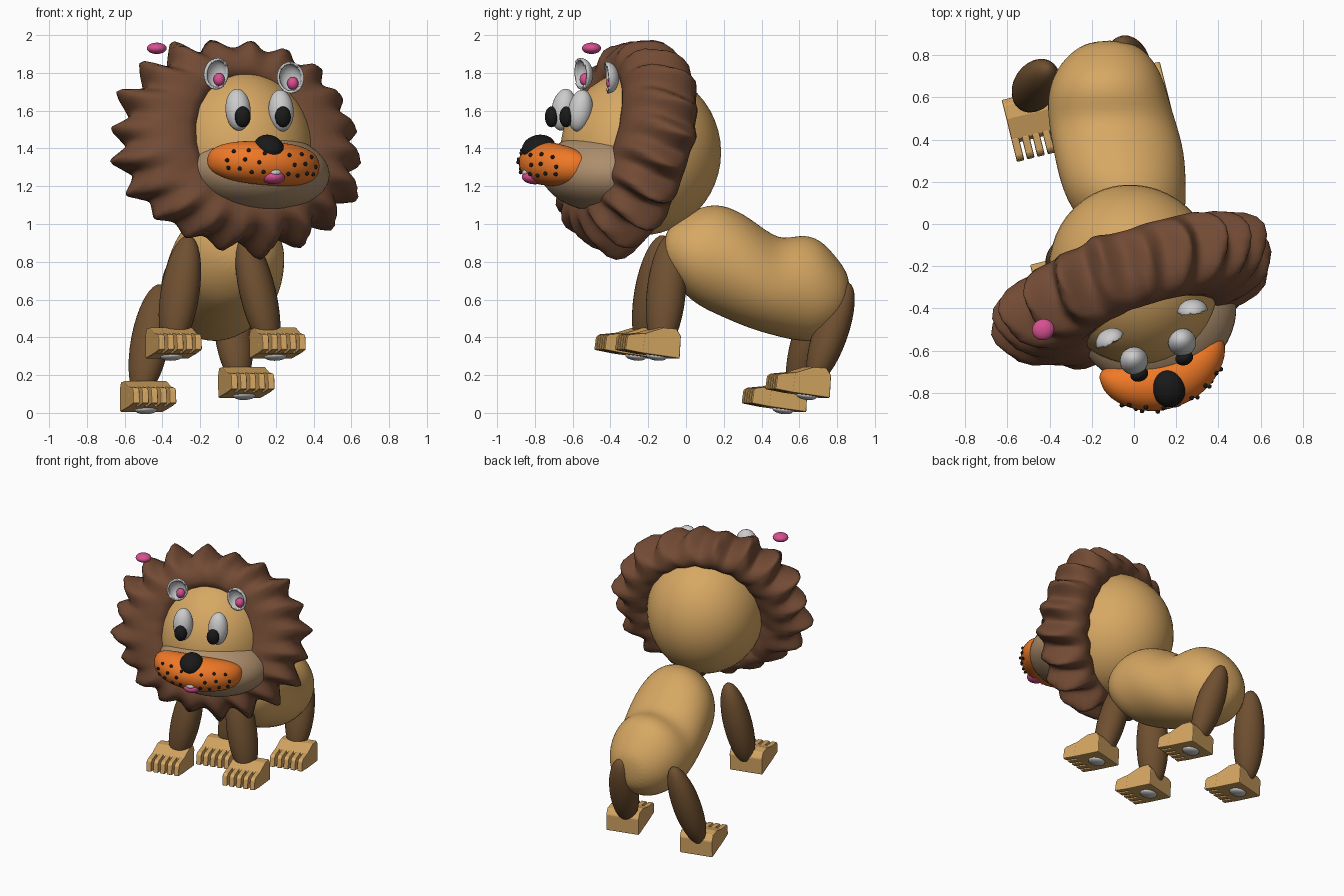
import bpy, bmesh, math, random
from mathutils import Matrix, Vector, Euler

if "Cube" in bpy.data.objects:
    bpy.data.objects.remove(bpy.data.objects["Cube"])

random.seed(4)
TAU = 2 * math.pi
YAW = 20  # the head is turned to the side


def mat(name, rgb):
    m = bpy.data.materials.new(name)
    m.diffuse_color = (*rgb, 1)
    m.use_nodes = True
    m.node_tree.nodes["Principled BSDF"].inputs["Base Color"].default_value = m.diffuse_color
    return m


TAN = mat("tan", (0.68, 0.39, 0.125))
MANE = mat("mane_brown", (0.17, 0.07, 0.035))
LEG = mat("leg_brown", (0.16, 0.08, 0.03))
ORANGE = mat("orange", (0.87, 0.19, 0.02))
CREAM = mat("cream", (0.42, 0.27, 0.15))
PINK = mat("pink", (0.68, 0.08, 0.28))
BLACK = mat("black", (0.01, 0.01, 0.01))


def add(name, bm, material=None, matrix=Matrix(), smooth=True):
    bmesh.ops.recalc_face_normals(bm, faces=bm.faces)
    for f in bm.faces:
        f.smooth = smooth
    me = bpy.data.meshes.new(name)
    bm.to_mesh(me)
    bm.free()
    ob = bpy.data.objects.new(name, me)
    bpy.context.collection.objects.link(ob)
    ob.matrix_world = matrix
    if material:
        me.materials.append(material)
    return ob


def frame(loc, rot=(0, 0, 0)):
    """Pitch, roll and yaw in degrees at a place."""
    return Matrix.Translation(loc) @ Euler([math.radians(a) for a in rot]).to_matrix().to_4x4()


def blunt(x, p):
    """Radius of a unit ball along x; p > 2 makes its ends blunter."""
    return max(0.0, 1 - abs(x) ** p) ** (1 / p)


def ball(name, loc, size, material=None, rot=(0, 0, YAW), bend=0, seg=32, cut=None, matrix=None, p=2):
    bm = bmesh.new()
    bmesh.ops.create_uvsphere(bm, u_segments=seg, v_segments=seg // 2, radius=1)
    if cut is not None:  # open the front
        bmesh.ops.delete(bm, geom=[v for v in bm.verts if v.co.y < cut], context='VERTS')
    for v in bm.verts:
        x, y, z = v.co
        k = blunt(x, p) / max(blunt(x, 2), 1e-4) if p > 2 and abs(x) < 0.999 else 1
        v.co = Vector((x * size[0], y * k * size[1], z * k * size[2]))
        v.co.y += bend * v.co.x ** 2
    return add(name, bm, material, matrix or frame(loc, rot))


def loft(rings, closed):
    bm = bmesh.new()
    vs = [[bm.verts.new(p) for p in r] for r in rings]
    n, k = len(rings), len(rings[0])
    for i in range(n if closed else n - 1):
        a, b = vs[i], vs[(i + 1) % n]
        for j in range(k):
            bm.faces.new((a[j], a[(j + 1) % k], b[(j + 1) % k], b[j]))
    if not closed:
        bm.faces.new(vs[0])
        bm.faces.new(vs[-1])
    return bm


def subsurf(ob, levels):
    m = ob.modifiers.new("subsurf", 'SUBSURF')
    m.levels = m.render_levels = levels


# body: y, centre x, half width, underside z, back z
sections = [(-0.12, 0.03, 0.09, 0.79, 0.95), (-0.05, 0.01, 0.19, 0.67, 1.02),
            (0.05, -0.02, 0.27, 0.57, 1.085), (0.18, -0.05, 0.30, 0.51, 1.12),
            (0.34, -0.07, 0.315, 0.44, 1.04), (0.49, -0.105, 0.305, 0.40, 0.91),
            (0.60, -0.125, 0.29, 0.375, 0.95), (0.71, -0.125, 0.26, 0.375, 0.93),
            (0.81, -0.12, 0.19, 0.44, 0.81), (0.87, -0.115, 0.09, 0.53, 0.72)]
rings = [[(xc + hw * math.cos(TAU * j / 20), y,
           (lo + hi) / 2 + (hi - lo) / 2 * math.sin(TAU * j / 20)) for j in range(20)]
         for y, xc, hw, lo, hi in sections]
subsurf(add("body", loft(rings, False), TAN), 2)

# head and jaw
ball("head", (0, -0.24, 1.38), (0.40, 0.43, 0.44), TAN, seg=48)
ball("jaw", (0.105, -0.42, 1.275), (0.385, 0.345, 0.215), CREAM, rot=(0, 3, YAW), seg=48)

# mane: half width, half height, forward offset, spike length
profile = [(0.24, 0.29, 0.17, 0.0), (0.34, 0.38, 0.20, 0.01), (0.49, 0.46, 0.19, 0.05),
           (0.59, 0.51, 0.12, 0.12), (0.63, 0.53, 0.0, 0.16), (0.62, 0.52, -0.10, 0.14),
           (0.55, 0.48, -0.185, 0.07), (0.34, 0.36, -0.17, 0.0)]
SPIKES, N = 20, 200
length = [random.uniform(0.55, 1.15) for _ in range(SPIKES)]
side = [random.uniform(-0.3, 0.3) for _ in range(SPIKES)]
rings = []
for i in range(N):
    ring = []
    for k, (rx, rz, fwd, amp) in enumerate(profile):
        p = SPIKES * i / N + 0.15 * math.sin(1.7 * k)
        s = int(p // 1) % SPIKES
        tip = (1 - abs(2 * (p % 1) - 1)) ** 1.4
        t = TAU * i / N
        spike = amp * (length[s] * tip - 0.12) * (0.75 + 0.25 * abs(math.cos(t)))
        ring.append(((rx + spike) * math.cos(t), -fwd - side[s] * tip * amp,
                     (rz + spike) * math.sin(t)))
    rings.append(ring)
subsurf(add("mane", loft(rings, True), MANE, Matrix.Translation((0, -0.31, 1.42))
            @ Euler((0, 0, math.radians(YAW))).to_matrix().to_4x4()
            @ Euler((math.radians(-15), 0, 0)).to_matrix().to_4x4()), 1)

# muzzle with whisker dots
MC, MR, MS, BEND, MP = (0.165, -0.74, 1.32), (0, 4, YAW), (0.308, 0.13, 0.115), 1.0, 2.6
ball("muzzle", MC, MS, ORANGE, MR, BEND, seg=48, p=MP)
dots = [(0.07, 0.05), (0.15, 0.06), (0.22, 0.05), (0.10, 0.0), (0.17, 0.01), (0.25, 0.0),
        (0.07, -0.05), (0.13, -0.055), (0.19, -0.04), (0.24, -0.04)]
for sx in (-1, 1):
    for u, w in dots:
        v = MS[1] * math.sqrt(blunt(u / MS[0], MP) ** 2 - (w / MS[2]) ** 2) - BEND * u * u
        ball("whisker_dot", frame(MC, MR) @ Vector((sx * u, -v - 0.004, w)), (0.011,) * 3, BLACK, seg=12)

# nose, tongue, tooth
ball("nose", (0.165, -0.78, 1.405), (0.08, 0.09, 0.065), BLACK, rot=(15, 15, YAW))
ball("tongue", (0.185, -0.80, 1.25), (0.062, 0.07, 0.04), PINK)
ball("tooth", (0.20, -0.845, 1.272), (0.03, 0.022, 0.018))

# eyes and pupils
for x, y, z, px, py in ((0.0, -0.648, 1.605, 0.025, -0.712), (0.228, -0.56, 1.60, 0.238, -0.635)):
    ball("eye", (x, y, z), (0.067, 0.064, 0.112), rot=(-10, 0, YAW))
    ball("pupil", (px, py, 1.567), (0.043, 0.034, 0.055), BLACK)

# cupped ears with pink linings
for x, y, z, tilt, yaw in ((-0.112, -0.555, 1.795, 8, 30), (0.278, -0.415, 1.775, -8, 5)):
    ear = ball("ear", (x, y, z), (0.072, 0.06, 0.084), rot=(5, tilt, yaw), cut=-0.15)
    m = ear.modifiers.new("shell", 'SOLIDIFY')
    m.thickness = 0.014
    ball("ear_lining", (x + 0.012, y + 0.022, z - 0.03), (0.03, 0.03, 0.034), PINK)
ball("loose_pink_ball", (-0.43, -0.50, 1.93), (0.053, 0.05, 0.03), PINK)

# legs: lower end, upper end, radius
for name, lo, hi, r in (
        ("front_leg_left", (-0.355, -0.225, 0.32), (-0.26, -0.12, 0.94), 0.108),
        ("front_leg_right", (0.18, -0.135, 0.32), (0.03, -0.075, 0.95), 0.105),
        ("rear_leg_left", (-0.52, 0.57, 0.08), (-0.41, 0.74, 0.68), 0.105),
        ("rear_leg_right", (0.01, 0.67, 0.15), (-0.06, 0.86, 0.69), 0.10)):
    lo, hi = Vector(lo), Vector(hi)
    turn = (hi - lo).to_track_quat('Z', 'Y').to_matrix().to_4x4()
    ball(name, None, (r, r * 0.9, (hi - lo).length / 2), LEG, matrix=Matrix.Translation((lo + hi) / 2) @ turn)


def prism(bm, outline, x0, x1):
    """Side outline (y, z) extruded across x."""
    a = [bm.verts.new((x0, y, z)) for y, z in outline]
    b = [bm.verts.new((x1, y, z)) for y, z in outline]
    bm.faces.new(a)
    bm.faces.new(b[::-1])
    for i in range(len(a)):
        j = (i + 1) % len(a)
        bm.faces.new((a[i], b[i], b[j], a[j]))


# feet: a heel block, five toes and a pad beneath
heel = [(-0.06, 0), (0.15, 0), (0.14, 0.12), (0.11, 0.155), (0.04, 0.15), (-0.06, 0.105)]
toe = [(-0.15, 0.005), (-0.05, 0.0), (-0.05, 0.11), (-0.135, 0.09), (-0.15, 0.075)]
for name, loc in (("front_foot_left", (-0.34, -0.315, 0.308)), ("front_foot_right", (0.21, -0.205, 0.308)),
                  ("rear_foot_left", (-0.475, 0.465, 0.025)), ("rear_foot_right", (0.045, 0.59, 0.1))):
    bm = bmesh.new()
    prism(bm, heel, -0.118, 0.118)
    for k in range(-2, 3):
        prism(bm, toe, k * 0.05 - 0.018, k * 0.05 + 0.018)
    m = frame(loc, (-8, 0, 14))
    foot = add(name, bm, TAN, m, smooth=False)
    b = foot.modifiers.new("bevel", 'BEVEL')
    b.width, b.segments = 0.006, 2
    ball(name + "_pad", None, (0.06, 0.055, 0.022), matrix=m @ Matrix.Translation((0, 0.05, -0.002)))
